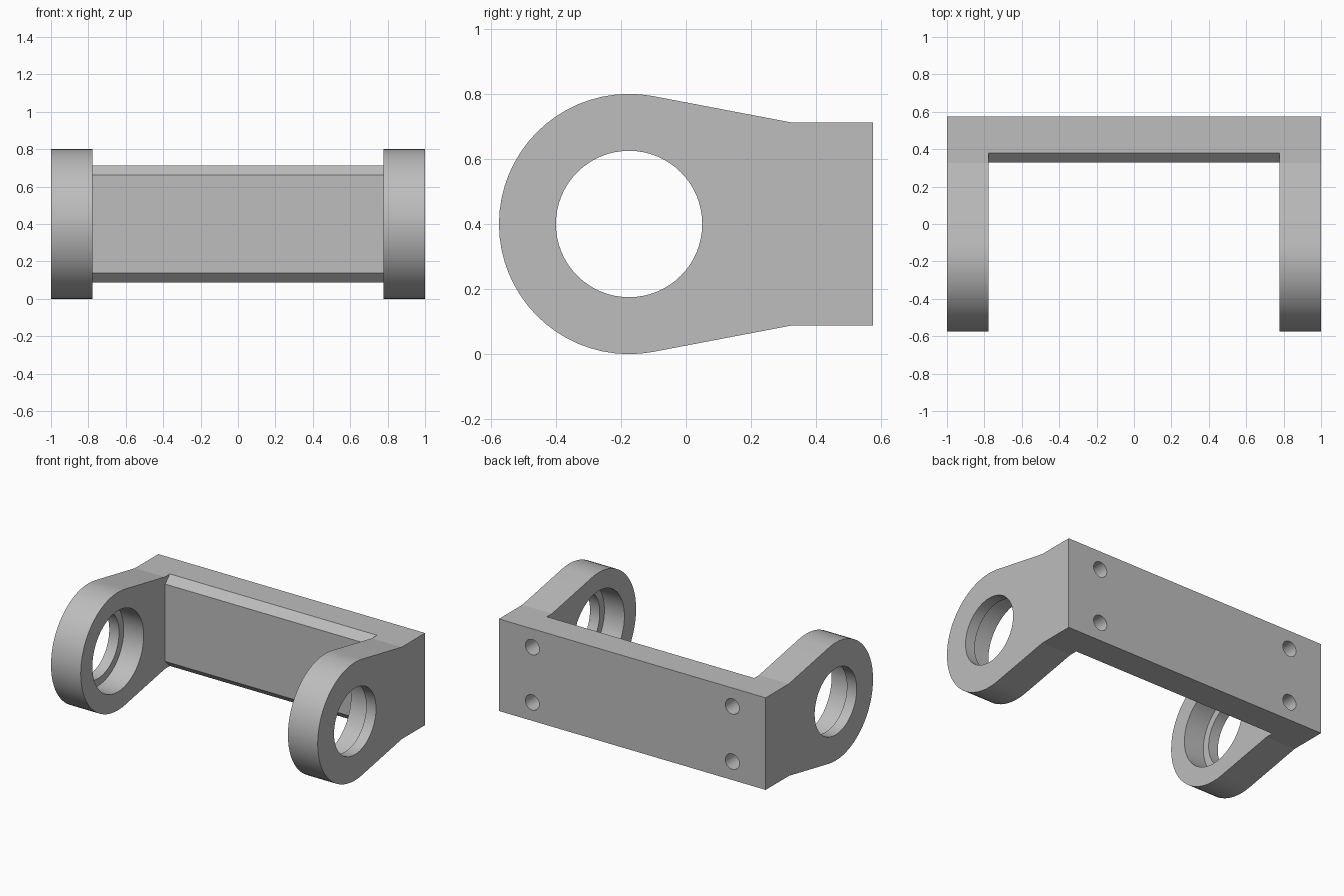
import bpy, bmesh, math
from mathutils import Matrix

if "Cube" in bpy.data.objects:
    bpy.data.objects.remove(bpy.data.objects["Cube"], do_unlink=True)

# Main sizes
PIVOT_Y, PIVOT_Z, EYE_R = -0.175, 0.4, 0.4
BACK_Y, HALF_H, NECK_Y = 0.575, 0.312, 0.325
ARM_IN = 0.777

metal = bpy.data.materials.new("grey metal")
metal.use_nodes = True
GREY = (0.51, 0.51, 0.51, 1)
metal.diffuse_color = GREY
metal.node_tree.nodes["Principled BSDF"].inputs["Base Color"].default_value = GREY


def make_object(name, bm):
    bmesh.ops.recalc_face_normals(bm, faces=bm.faces)
    mesh = bpy.data.meshes.new(name)
    bm.to_mesh(mesh)
    bm.free()
    mesh.materials.append(metal)
    ob = bpy.data.objects.new(name, mesh)
    bpy.context.collection.objects.link(ob)
    return ob


def prism(name, profile, half_width):
    """Extrude a (y, z) profile along x, centred on x = 0."""
    bm = bmesh.new()
    face = bm.faces.new([bm.verts.new((-half_width, y, z)) for y, z in profile])
    new = bmesh.ops.extrude_face_region(bm, geom=[face])["geom"]
    verts = [v for v in new if isinstance(v, bmesh.types.BMVert)]
    bmesh.ops.translate(bm, verts=verts, vec=(2 * half_width, 0, 0))
    return make_object(name, bm)


def cylinder(name, radius, length, centre, axis, segments):
    bm = bmesh.new()
    turn = Matrix.Rotation(math.pi / 2, 4, "Y" if axis == "X" else "X")
    bmesh.ops.create_cone(bm, cap_ends=True, segments=segments, radius1=radius,
                          radius2=radius, depth=length,
                          matrix=Matrix.Translation(centre) @ turn)
    return make_object(name, bm)


def cut(body, cutter):
    cutter.hide_render = True
    mod = body.modifiers.new("cut", "BOOLEAN")
    mod.operation, mod.solver, mod.object = "DIFFERENCE", "EXACT", cutter
    bpy.context.view_layer.objects.active = body
    bpy.ops.object.modifier_apply(modifier=mod.name)
    bpy.data.objects.remove(cutter, do_unlink=True)


# Side outline: round eye, tangent slopes and square back
dy = NECK_Y - PIVOT_Y
tangent = math.atan2(HALF_H, dy) + math.acos(EYE_R / math.hypot(dy, HALF_H))
steps = 36
outline = []
for i in range(steps + 1):
    a = tangent + (2 * math.pi - 2 * tangent) * i / steps
    outline.append((PIVOT_Y + EYE_R * math.cos(a), PIVOT_Z + EYE_R * math.sin(a)))
low, high = PIVOT_Z - HALF_H, PIVOT_Z + HALF_H
outline += [(NECK_Y, low), (BACK_Y, low), (BACK_Y, high), (NECK_Y, high)]
bracket = prism("clevis_bracket", outline, 1.0)

# Gap between the arms, leaving a back plate with chamfered front edges
face_y, bevel = 0.33, 0.05
gap = [(-1, -1), (face_y + bevel, -1), (face_y + bevel, low), (face_y, low + bevel),
       (face_y, high - bevel), (face_y + bevel, high), (face_y + bevel, 2), (-1, 2)]
cut(bracket, prism("gap_cutter", gap, ARM_IN))

# Pin bore through both arms, with a wider counterbore on the inner sides
pivot = (0, PIVOT_Y, PIVOT_Z)
cut(bracket, cylinder("bore_cutter", 0.225, 3, pivot, "X", 64))
cut(bracket, cylinder("counterbore_cutter", 0.275, 2 * (ARM_IN + 0.15), pivot, "X", 64))

# Four blind bolt holes in the back
for x in (-0.75, 0.75):
    for dz in (-0.187, 0.187):
        cut(bracket, cylinder("bolt_cutter", 0.052, 0.3,
                              (x, BACK_Y, PIVOT_Z + dz), "Y", 48))

# Smooth round walls, crisp flat faces
bpy.ops.object.select_all(action="DESELECT")
bracket.select_set(True)
bpy.context.view_layer.objects.active = bracket
bpy.ops.object.shade_smooth_by_angle(angle=math.radians(8))
